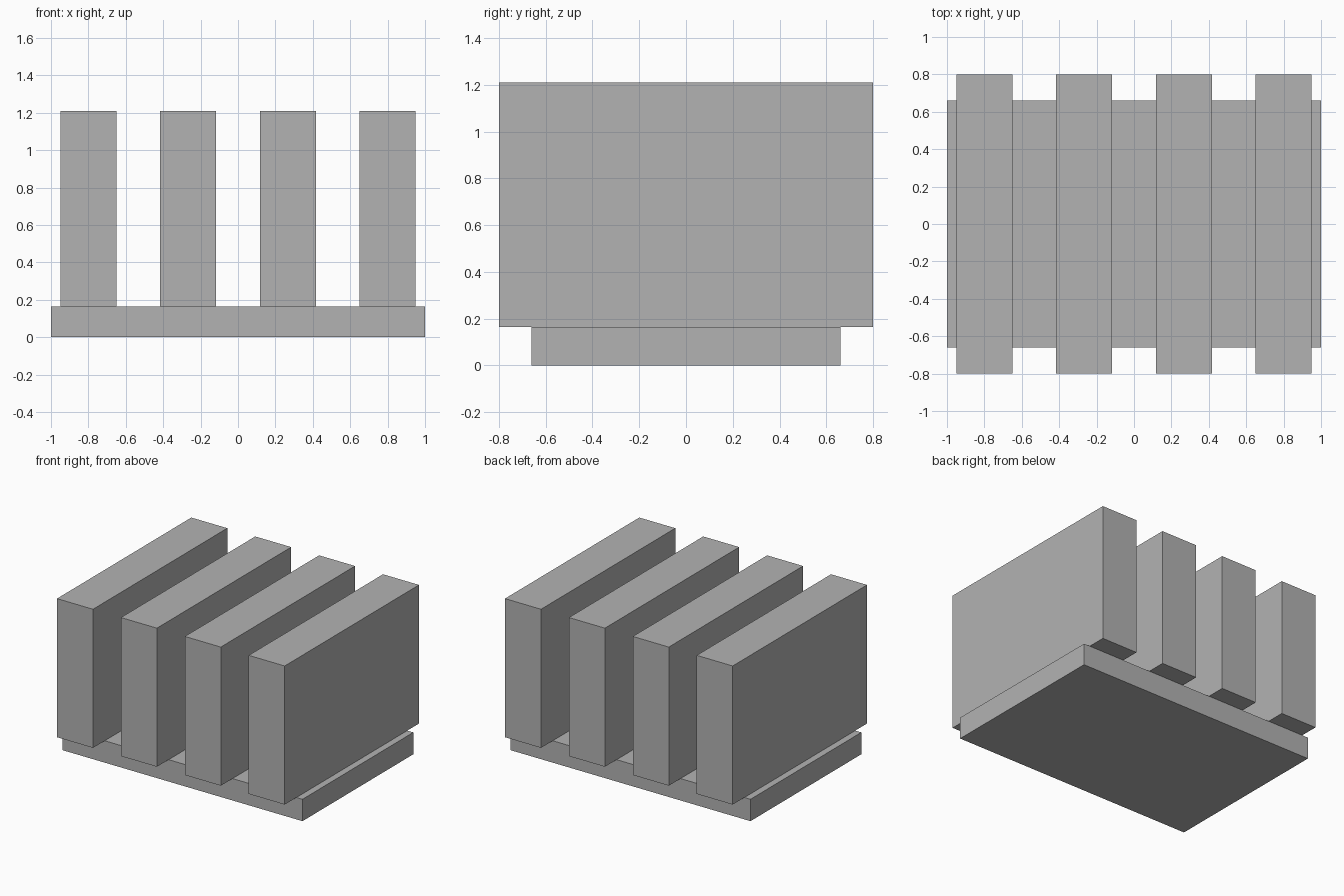
import bpy

default_cube = bpy.data.objects.get("Cube")
if default_cube:
    bpy.data.objects.remove(default_cube, do_unlink=True)

# Single plain grey
grey = bpy.data.materials.new("plain_grey")
grey.use_nodes = True
colour = (0.45, 0.45, 0.45, 1)
grey.diffuse_color = colour
grey.node_tree.nodes["Principled BSDF"].inputs["Base Color"].default_value = colour


def box(name, x, width, depth, bottom, top):
    bpy.ops.mesh.primitive_cube_add(size=1, location=(x, 0, (bottom + top) / 2))
    part = bpy.context.object
    part.name = name
    part.scale = (width, depth, top - bottom)
    bpy.ops.object.transform_apply(location=False, rotation=False, scale=True)
    part.data.materials.append(grey)
    return part


BASE_TOP = 0.165
FIN_TOP = 1.21
FIN_COUNT = 4
FIN_SPACING = 0.533

# Base slab
box("base_slab", 0, 2.0, 1.32, 0, BASE_TOP)

# Row of upright slabs overhanging the base at front and back
for i in range(FIN_COUNT):
    x = (i - (FIN_COUNT - 1) / 2) * FIN_SPACING
    box(f"upright_slab_{i + 1}", x, 0.3, 1.6, BASE_TOP, FIN_TOP)
